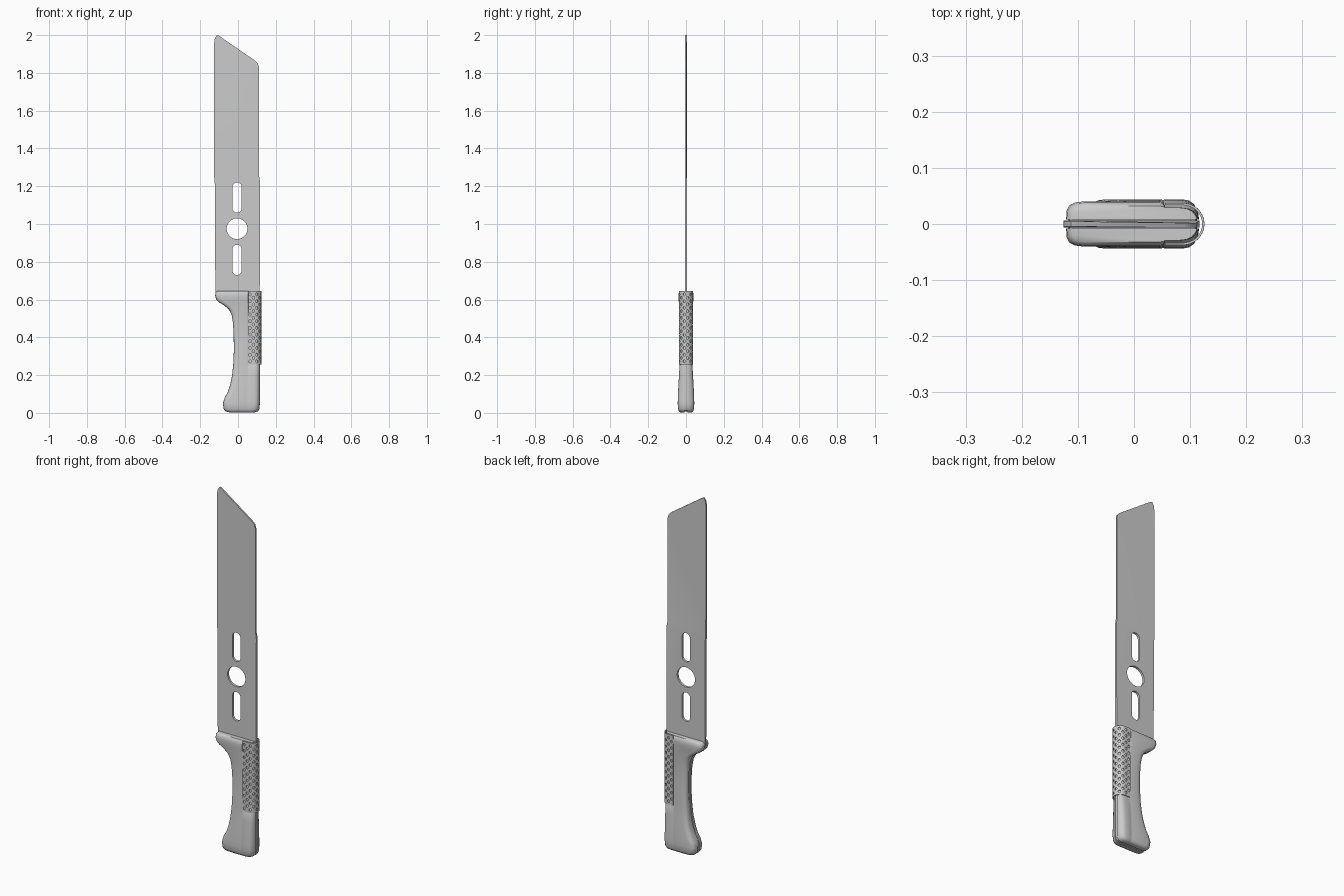
import bpy, bmesh, math

cube = bpy.data.objects.get("Cube")
if cube:
    bpy.data.objects.remove(cube, do_unlink=True)

grey = bpy.data.materials.new("plain grey")
grey.use_nodes = True
grey.diffuse_color = (0.6, 0.6, 0.6, 1)
grey.node_tree.nodes["Principled BSDF"].inputs["Base Color"].default_value = (0.6, 0.6, 0.6, 1)


def activate(obj):
    bpy.ops.object.select_all(action='DESELECT')
    obj.select_set(True)
    bpy.context.view_layer.objects.active = obj


def smooth(obj, angle):
    activate(obj)
    bpy.ops.object.shade_smooth_by_angle(angle=math.radians(angle))


def finish(bm, name, angle=40):
    bmesh.ops.remove_doubles(bm, verts=bm.verts, dist=0.0002)
    bmesh.ops.recalc_face_normals(bm, faces=bm.faces)
    mesh = bpy.data.meshes.new(name)
    bm.to_mesh(mesh)
    bm.free()
    mesh.materials.append(grey)
    obj = bpy.data.objects.new(name, mesh)
    bpy.context.collection.objects.link(obj)
    smooth(obj, angle)
    return obj


def plate(name, outlines, half):
    """Flat upright plate; later outlines become holes."""
    curve = bpy.data.curves.new(name, 'CURVE')
    curve.dimensions = '2D'
    curve.fill_mode = 'BOTH'
    curve.extrude = half
    for pts in outlines:
        sp = curve.splines.new('POLY')
        sp.points.add(len(pts) - 1)
        for p, (x, z) in zip(sp.points, pts):
            p.co = (x, z, 0, 1)
        sp.use_cyclic_u = True
    curve.materials.append(grey)
    obj = bpy.data.objects.new(name, curve)
    bpy.context.collection.objects.link(obj)
    obj.rotation_euler.x = math.pi / 2
    activate(obj)
    bpy.ops.object.convert(target='MESH')
    bpy.ops.object.transform_apply(rotation=True)
    return bpy.context.object


def slot(cx, z0, z1, r, n=24):
    """Round-ended slot, or a circle when z0 equals z1."""
    pts = []
    for i in range(n):
        a = 2 * math.pi * (i + 0.5) / n
        pts.append((cx + r * math.cos(a), (z1 if math.sin(a) > 0 else z0) + r * math.sin(a)))
    return pts


# Blade with two slots and a round hole
outline = [(-0.12, 0.63), (0.115, 0.63), (0.117, 1.22), (0.111, 1.26), (0.111, 1.83),
           (0.105, 1.85), (0.09, 1.865), (-0.1, 1.996), (-0.112, 2.0), (-0.122, 1.985),
           (-0.126, 1.96), (-0.126, 1.25), (-0.122, 1.2)]
blade = plate("blade", [outline, slot(-0.005, 1.085, 1.195, 0.025),
                        slot(-0.005, 0.975, 0.975, 0.055, 32),
                        slot(-0.005, 0.755, 0.865, 0.025)], 0.0065)
for v in blade.data.vertices:
    if v.co.z > 1.25 and v.co.x > 0.08:
        v.co.y = min(v.co.y, 0.002)
    elif v.co.z > 1.9:
        v.co.y *= 0.7
smooth(blade, 30)

# Handle stations: height, front edge, back edge, half thickness
stations = [(0.003, -0.045, 0.09, 0.030), (0.008, -0.065, 0.105, 0.037),
            (0.02, -0.076, 0.113, 0.042), (0.05, -0.08, 0.116, 0.044),
            (0.08, -0.071, 0.116, 0.043), (0.11, -0.054, 0.116, 0.042),
            (0.15, -0.041, 0.116, 0.040), (0.2, -0.031, 0.116, 0.037),
            (0.25, -0.026, 0.116, 0.034), (0.26, -0.025, 0.115, 0.034),
            (0.33, -0.022, 0.115, 0.032), (0.42, -0.023, 0.115, 0.031),
            (0.48, -0.027, 0.115, 0.032), (0.52, -0.034, 0.115, 0.034),
            (0.55, -0.05, 0.115, 0.036), (0.57, -0.075, 0.115, 0.037),
            (0.585, -0.1, 0.115, 0.038), (0.6, -0.115, 0.115, 0.039),
            (0.62, -0.121, 0.115, 0.040), (0.637, -0.119, 0.114, 0.038),
            (0.645, -0.11, 0.112, 0.032)]


def grip_scale(name, side):
    bm = bmesh.new()
    rings = []
    for z, l, r, t in stations:
        u = min(t, 0.029) if z > 0.255 else t
        ring = [(l, 0.008), (l + 0.001, t * 0.6), (l + 0.006, t * 0.83), (l + 0.016, t * 0.96),
                (l + 0.03, t), (0.046, t), (0.052, t * 0.97), (0.056, u), (r - 0.03, u),
                (r - 0.018, u * 0.95), (r - 0.009, u * 0.8), (r - 0.002, u * 0.5), (r, 0.008)]
        rings.append([bm.verts.new((x, side * y, z)) for x, y in ring])
    for a, b in zip(rings, rings[1:]):
        for i in range(len(a)):
            j = (i + 1) % len(a)
            bm.faces.new((a[i], a[j], b[j], b[i]))
    bm.faces.new(rings[0])
    bm.faces.new(rings[-1])
    return finish(bm, name, 50)


grip_scale("front_handle_scale", -1)
grip_scale("back_handle_scale", 1)

# Tang sandwiched between the scales
inset = 0.004
tang = plate("tang", [[(l + inset, z + inset) for z, l, r, t in stations[:-1]]
                      + [(r - inset, z + inset) for z, l, r, t in reversed(stations[:-1])]], 0.0082)
smooth(tang, 30)

# Perforated sleeve wrapped round the handle's spine
straight, radius, bottom, height = 0.033, 0.0355, 0.255, 0.39
length = 2 * straight + math.pi * radius
cols, rows = 10, 11
cw, ch = length / cols, height / rows


def wrap(s, z):
    if s < straight:
        return (0.055 + s, -radius, bottom + z)
    if s > length - straight:
        return (0.055 + length - s, radius, bottom + z)
    a = (s - straight) / radius - math.pi / 2
    return (0.055 + straight + radius * math.cos(a), radius * math.sin(a), bottom + z)


bm = bmesh.new()
square = [(1, 0), (1, 1), (0, 1), (-1, 1), (-1, 0), (-1, -1), (0, -1), (1, -1)]


def quad(points):
    bm.faces.new([bm.verts.new(wrap(*p)) for p in points])


for c in range(cols):
    s = (c + 0.5) * cw
    shift = c % 2
    for k in range(rows - shift):
        z = (k + 0.5 + shift / 2) * ch
        outer = [(s + p * cw / 2, z + q * ch / 2) for p, q in square]
        inner = [(s + 0.0066 * math.cos(i * math.pi / 4), z + 0.0078 * math.sin(i * math.pi / 4))
                 for i in range(8)]
        for i in range(8):
            j = (i + 1) % 8
            quad((outer[i], outer[j], inner[j], inner[i]))
    if shift:
        for z0 in (0, height - ch / 2):
            for h in (-0.5, 0):
                quad([(s + x * cw, z0 + y * ch / 2) for x, y in ((h, 0), (h + 0.5, 0), (h + 0.5, 1), (h, 1))])
sleeve = finish(bm, "perforated_sleeve", 35)
solid = sleeve.modifiers.new("thickness", 'SOLIDIFY')
solid.thickness = 0.004
solid.offset = 0
activate(sleeve)
bpy.ops.object.modifier_apply(modifier="thickness")
smooth(sleeve, 35)
